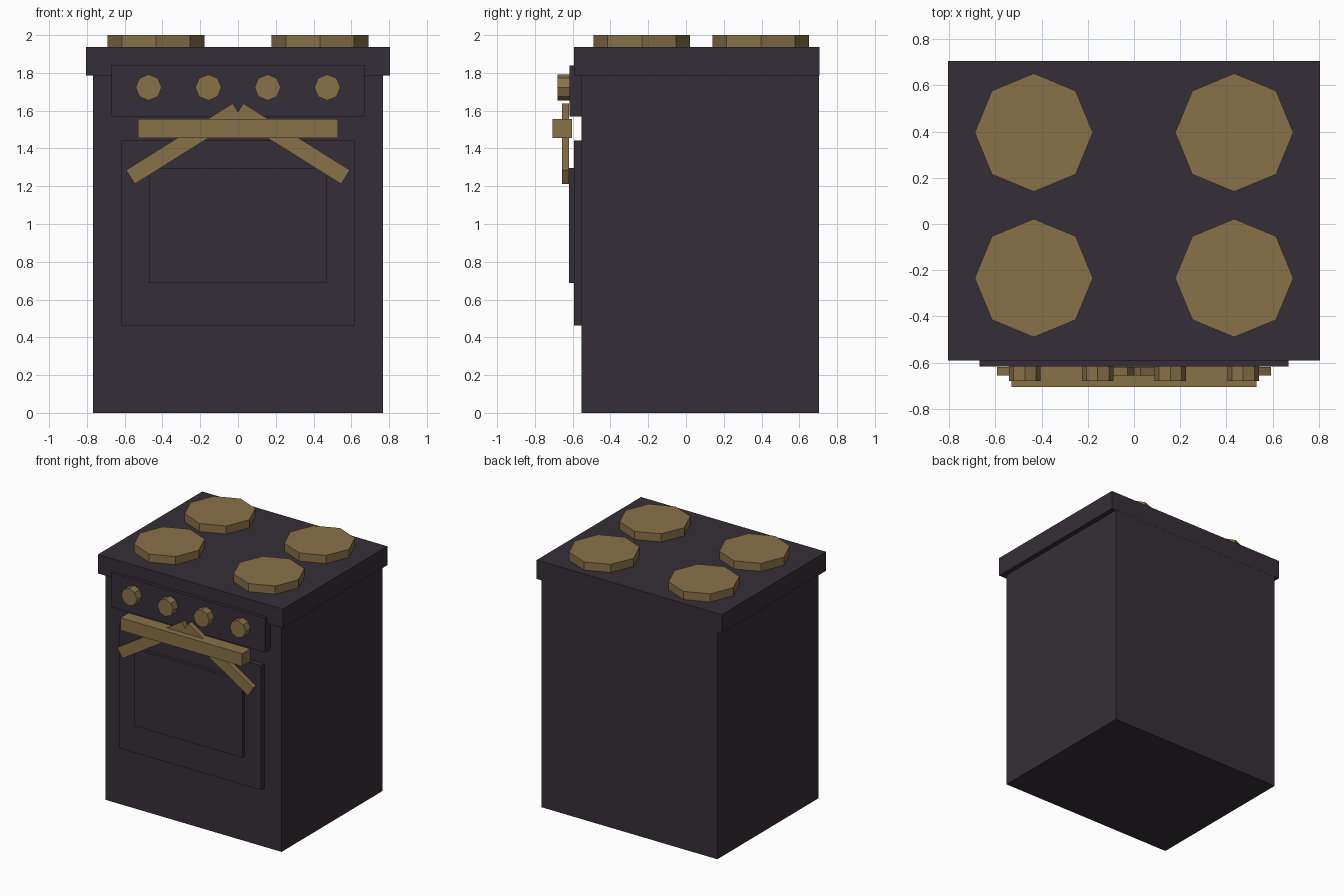
import bpy, math
from mathutils import Matrix

if "Cube" in bpy.data.objects:
    bpy.data.objects.remove(bpy.data.objects["Cube"])


def material(name, rgb):
    m = bpy.data.materials.new(name)
    m.diffuse_color = (*rgb, 1.0)
    m.use_nodes = True
    m.node_tree.nodes["Principled BSDF"].inputs["Base Color"].default_value = m.diffuse_color
    return m


DARK = material("dark charcoal", (0.036, 0.028, 0.038))
BRASS = material("dull brass", (0.25, 0.165, 0.066))


def finish(name, mat):
    ob = bpy.context.object
    ob.name = ob.data.name = name
    ob.data.materials.append(mat)
    return ob


def box(name, mat, x, y, z):
    """Box from (min, max) ranges."""
    bpy.ops.mesh.primitive_cube_add(size=1)
    ob = finish(name, mat)
    size = [b - a for a, b in (x, y, z)]
    mid = [(a + b) / 2 for a, b in (x, y, z)]
    ob.data.transform(Matrix.Translation(mid) @ Matrix.Diagonal((*size, 1)))
    return ob


def octagon(name, mat, radius, depth, loc, rot=(0, 0, 0)):
    """Eight-sided disc with a corner on the x axis."""
    bpy.ops.mesh.primitive_cylinder_add(vertices=8, radius=radius, depth=depth,
                                        location=loc, rotation=rot)
    return finish(name, mat)


# Cabinet and overhanging cooktop
box("oven_body", DARK, (-0.767, 0.767), (-0.553, 0.705), (0, 1.80))
box("cooktop", DARK, (-0.806, 0.806), (-0.592, 0.706), (1.787, 1.936))

# Front panels
box("control_panel", DARK, (-0.669, 0.669), (-0.618, -0.54), (1.568, 1.838))
box("oven_door", DARK, (-0.618, 0.618), (-0.594, -0.54), (0.462, 1.442))
box("door_window", DARK, (-0.472, 0.472), (-0.62, -0.58), (0.688, 1.296))

# Burners
for x in (-0.434, 0.434):
    for y in (-0.234, 0.396):
        octagon("burner", BRASS, 0.256, 0.075, (x, y, 1.9625))

# Control knobs
for x in (-0.473, -0.157, 0.157, 0.473):
    octagon("knob", BRASS, 0.069, 0.07, (x, -0.645, 1.723), (math.pi / 2, 0, 0))

# Door handle bar
box("handle_bar", BRASS, (-0.53, 0.53), (-0.706, -0.603), (1.456, 1.555))

# Slanted bars meeting behind the handle
for side in (-1, 1):
    bar = box("slanted_bar", BRASS, (-0.333, 0.333), (-0.019, 0.019), (-0.0435, 0.0435))
    bar.location = (side * 0.287, -0.638, 1.425)
    bar.rotation_euler = (0, side * math.radians(32), 0)
